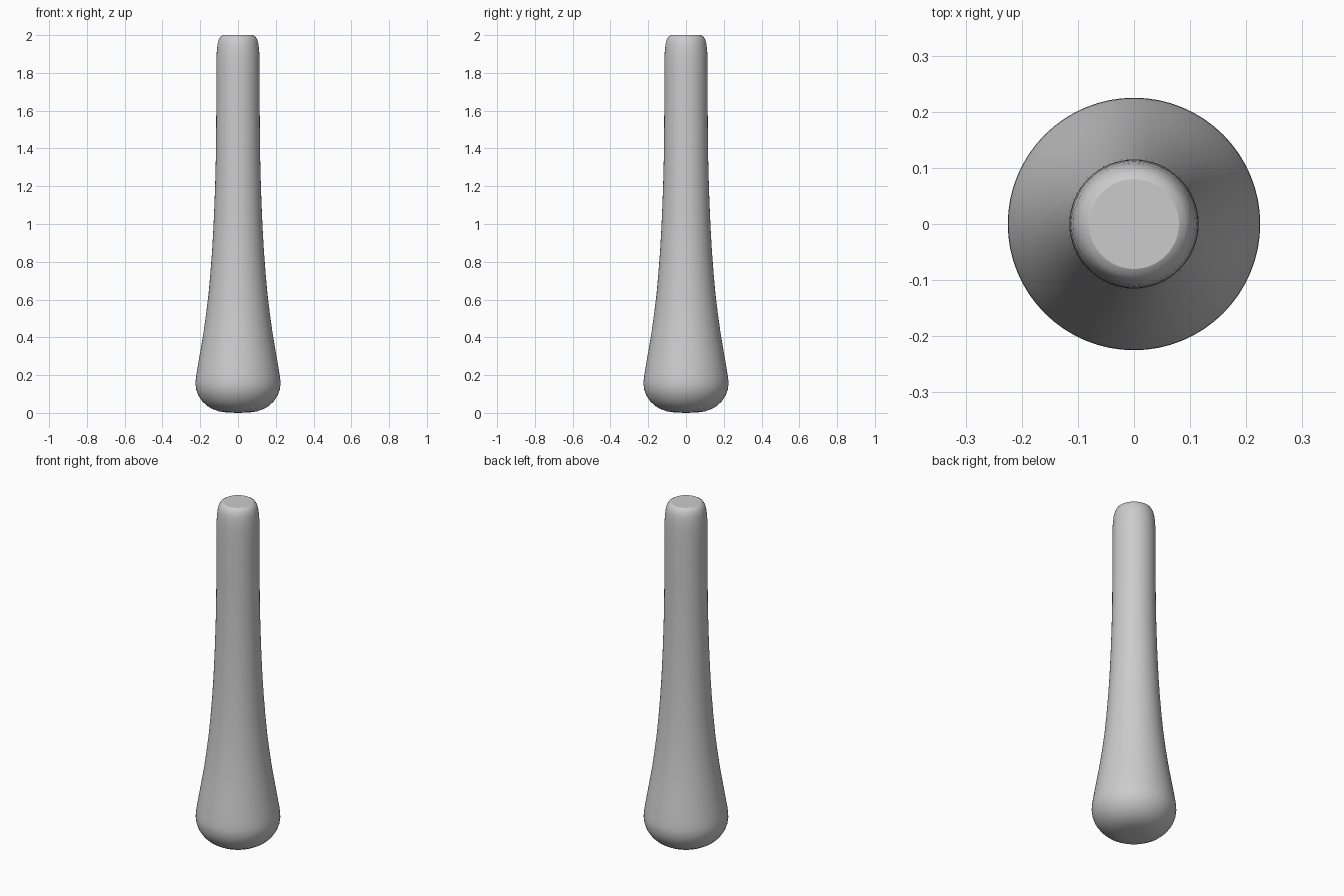
import bpy, bmesh, math

if "Cube" in bpy.data.objects:
    bpy.data.objects.remove(bpy.data.objects["Cube"])

SEGMENTS = 64

# Half profile (radius, height) from the bottom centre to the top centre
profile = [
    (0, 0), (0.06, 0.002), (0.10, 0.008), (0.135, 0.02), (0.165, 0.038),
    (0.19, 0.062), (0.21, 0.092), (0.221, 0.122), (0.225, 0.152),
    (0.224, 0.175), (0.22, 0.205), (0.209, 0.27), (0.197, 0.34),
    (0.182, 0.43), (0.168, 0.53), (0.156, 0.63), (0.146, 0.74),
    (0.137, 0.86), (0.130, 0.98), (0.124, 1.12), (0.119, 1.27),
    (0.116, 1.42), (0.115, 1.60), (0.115, 1.80), (0.114, 1.88),
    (0.112, 1.92), (0.108, 1.953), (0.102, 1.977), (0.092, 1.993),
    (0.080, 2.0), (0, 2.0),
]

# Flared club handle, turned about the z axis
bm = bmesh.new()
verts = [bm.verts.new((r, 0, z)) for r, z in profile]
edges = [bm.edges.new(pair) for pair in zip(verts, verts[1:])]
bmesh.ops.spin(bm, geom=verts + edges, cent=(0, 0, 0), axis=(0, 0, 1),
               angle=2 * math.pi, steps=SEGMENTS, use_duplicate=False)
bmesh.ops.remove_doubles(bm, verts=bm.verts, dist=1e-4)
bmesh.ops.recalc_face_normals(bm, faces=bm.faces)
mesh = bpy.data.meshes.new("flared_handle")
bm.to_mesh(mesh)
bm.free()
handle = bpy.data.objects.new("flared_handle", mesh)
bpy.context.collection.objects.link(handle)

# Smooth sides, crisp flat top
bpy.context.view_layer.objects.active = handle
handle.select_set(True)
bpy.ops.object.shade_smooth_by_angle(angle=math.radians(30))
